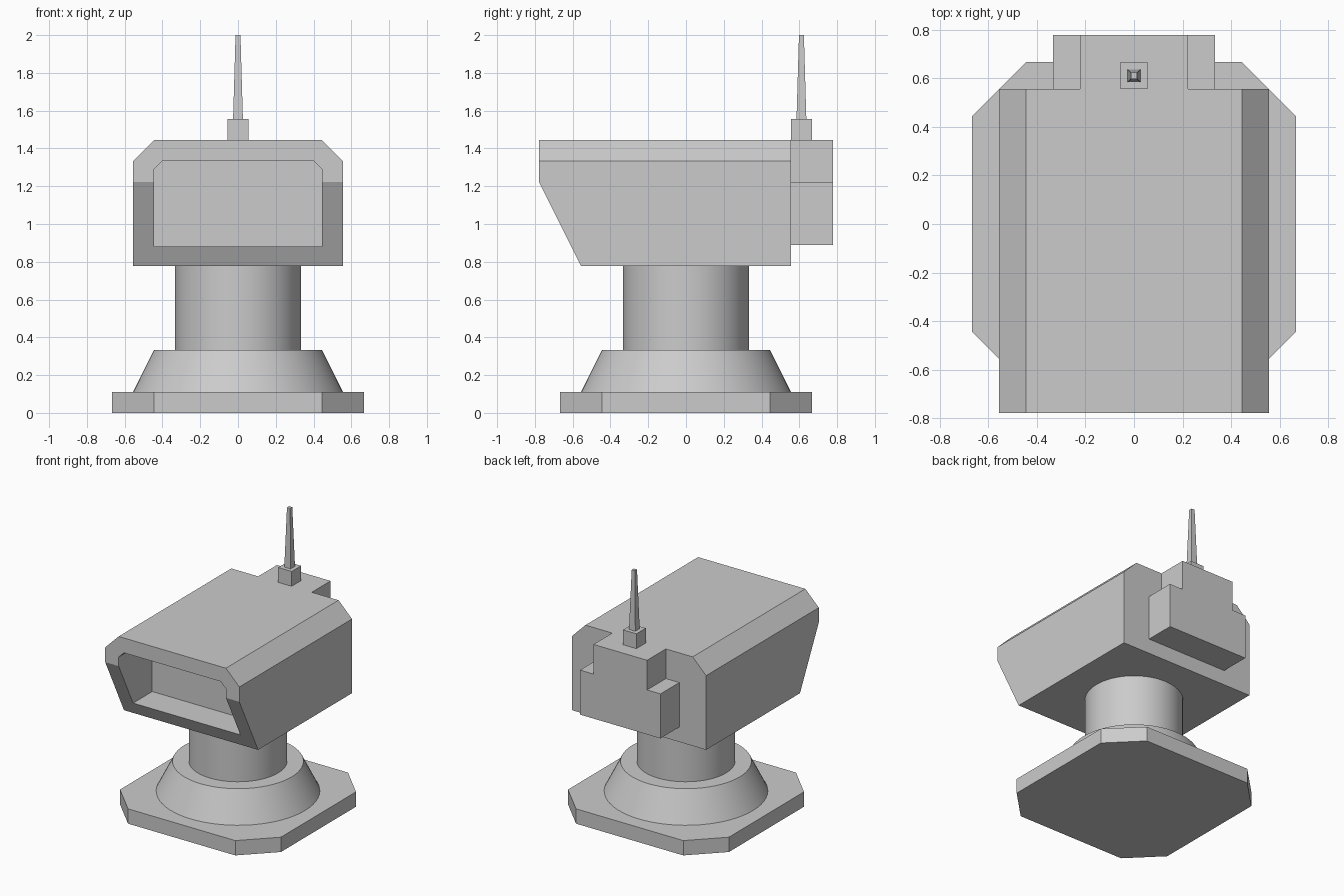
import bpy, bmesh, math

cube = bpy.data.objects.get("Cube")
if cube:
    bpy.data.objects.remove(cube, do_unlink=True)

grey = bpy.data.materials.new("plain grey")
grey.use_nodes = True
colour = (0.6, 0.6, 0.6, 1)
grey.diffuse_color = colour
grey.node_tree.nodes["Principled BSDF"].inputs["Base Color"].default_value = colour


def loft(name, rings, smooth=False):
    """Join matching rings of points with quads and cap both ends."""
    bm = bmesh.new()
    loops = [[bm.verts.new(p) for p in ring] for ring in rings]
    for a, b in zip(loops, loops[1:]):
        for i in range(len(a)):
            j = (i + 1) % len(a)
            bm.faces.new((a[i], a[j], b[j], b[i]))
    bm.faces.new(loops[0][::-1])
    bm.faces.new(loops[-1])
    bmesh.ops.recalc_face_normals(bm, faces=bm.faces)
    mesh = bpy.data.meshes.new(name)
    bm.to_mesh(mesh)
    bm.free()
    mesh.materials.append(grey)
    obj = bpy.data.objects.new(name, mesh)
    bpy.context.collection.objects.link(obj)
    if smooth:
        bpy.ops.object.select_all(action='DESELECT')
        obj.select_set(True)
        bpy.context.view_layer.objects.active = obj
        bpy.ops.object.shade_smooth_by_angle(angle=math.radians(30))
    return obj


def mirrored(half):
    """Close a right-hand half outline with its reflection in x."""
    return half + [(-x, v) for x, v in reversed(half)]


def circle(r, z, n=64):
    return [(r * math.cos(math.tau * i / n), r * math.sin(math.tau * i / n), z)
            for i in range(n)]


def square(h, z, y):
    return [(-h, y - h, z), (h, y - h, z), (h, y + h, z), (-h, y + h, z)]


# Base plate: square with cut corners
U = 1 / 9
plate = mirrored([(4*U, -6*U), (6*U, -4*U), (6*U, 4*U), (4*U, 6*U)])
loft("base_plate", [[(x, y, z) for x, y in plate] for z in (0, U)])

# Round foot and neck
loft("foot_cone", [circle(5*U, U), circle(4*U, 3*U)], smooth=True)
loft("neck", [circle(3*U, 3*U), circle(3*U, 7*U)], smooth=True)


# Head: chamfered box with a raked lower front and a hollow opening
def front_y(z):
    return -7*U + max(0, 11*U - z) / 2


outer = mirrored([(5*U, 7*U), (5*U, 11*U), (5*U, 12*U), (4*U, 13*U)])
inner = mirrored([(4*U, 0.88), (4*U, 11*U), (4*U, 1.29), (0.4, 12*U)])
loft("head", [
    [(x, 5*U, z) for x, z in outer],
    [(x, front_y(z), z) for x, z in outer],
    [(x, front_y(z), z) for x, z in inner],
    [(x, -0.38, z) for x, z in inner],
])

# Stepped box on the back
step = mirrored([(3*U, 8*U), (3*U, 11*U), (2*U, 11*U), (2*U, 13*U)])
loft("back_box", [[(x, y, z) for x, z in step] for y in (5*U, 7*U)])

# Antenna
ay = 5.5 * U
loft("antenna_mount", [square(U/2, 13*U, ay), square(U/2, 14*U, ay)])
loft("antenna", [square(0.026, 14*U, ay), square(0.013, 2, ay)])
